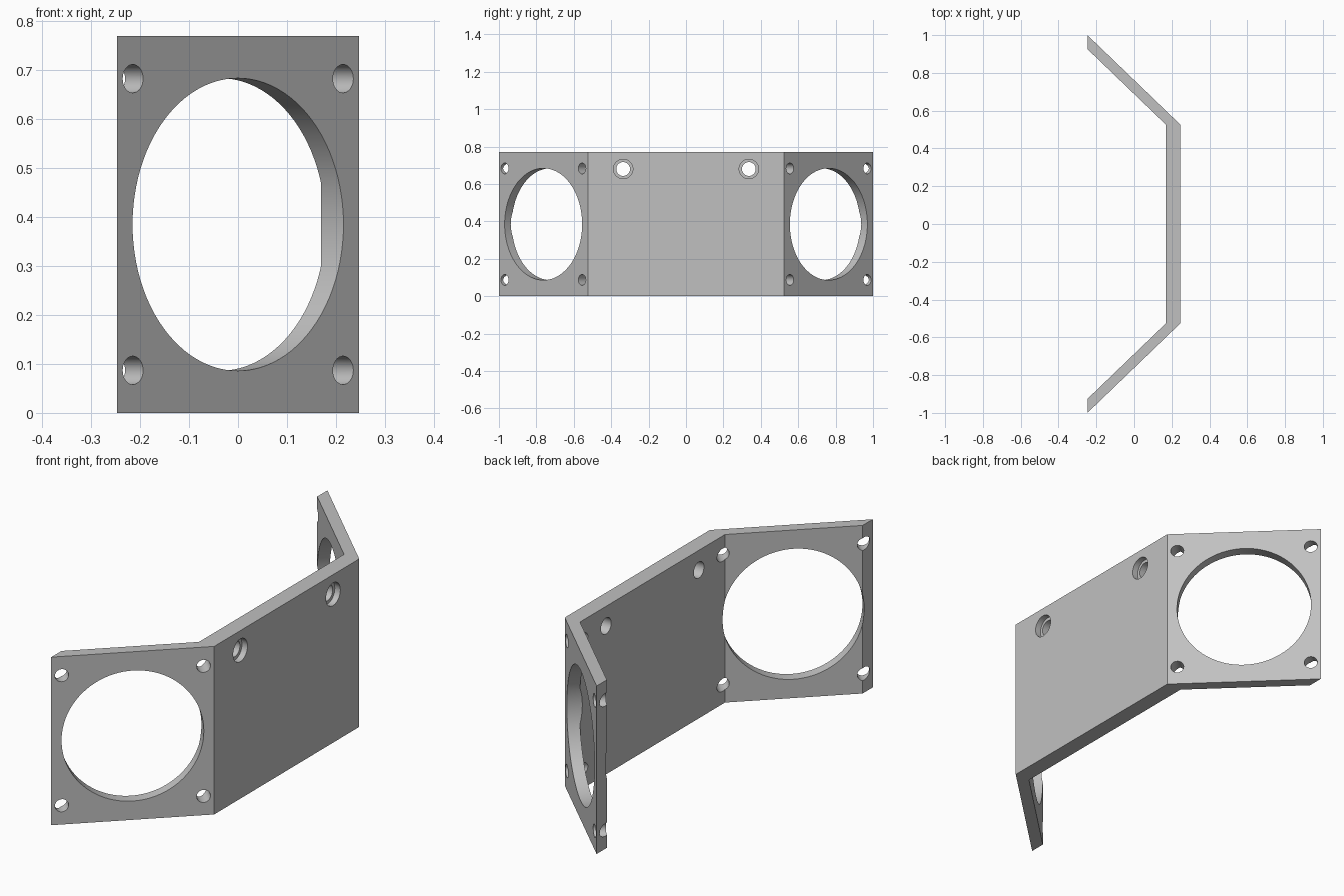
import bpy, bmesh, math
from mathutils import Vector

cube = bpy.data.objects.get("Cube")
if cube:
    bpy.data.objects.remove(cube, do_unlink=True)

HEIGHT = 0.77
MID = HEIGHT / 2

grey = bpy.data.materials.new("plain grey")
grey.use_nodes = True
COLOR = (0.53, 0.53, 0.53, 1)
grey.diffuse_color = COLOR
grey.node_tree.nodes["Principled BSDF"].inputs["Base Color"].default_value = COLOR

# Bent plate: half profile mirrored front to back, then extruded upward
half = [(0.247, 0.525), (-0.247, 1.0), (-0.247, 0.926), (0.17, 0.525)]
outline = half + [(x, -y) for x, y in reversed(half)]
bm = bmesh.new()
base = bm.faces.new([bm.verts.new((x, y, 0)) for x, y in outline])
top = bmesh.ops.extrude_face_region(bm, geom=[base])["geom"]
bmesh.ops.translate(bm, vec=(0, 0, HEIGHT),
                    verts=[v for v in top if isinstance(v, bmesh.types.BMVert)])
bmesh.ops.recalc_face_normals(bm, faces=bm.faces)
mesh = bpy.data.meshes.new("bracket")
bm.to_mesh(mesh)
bm.free()
mesh.materials.append(grey)
bracket = bpy.data.objects.new("bracket", mesh)
bpy.context.collection.objects.link(bracket)


def drill(center, axis, radius, depth, segments):
    """Cut a round hole reaching depth to both sides of center."""
    bpy.ops.mesh.primitive_cylinder_add(vertices=segments, radius=radius,
                                        depth=2 * depth, location=center)
    cutter = bpy.context.object
    cutter.name = "hole_cutter"
    cutter.hide_render = True
    cutter.rotation_euler = axis.to_track_quat("Z", "Y").to_euler()
    cutter.data.materials.append(grey)
    mod = bracket.modifiers.new("hole", "BOOLEAN")
    mod.operation = "DIFFERENCE"
    mod.solver = "EXACT"
    mod.object = cutter
    bpy.context.view_layer.update()
    bpy.ops.object.select_all(action="DESELECT")
    bpy.context.view_layer.objects.active = bracket
    bracket.select_set(True)
    bpy.ops.object.modifier_apply(modifier=mod.name)
    bpy.data.objects.remove(cutter, do_unlink=True)


for side in (-1, 1):
    # Large opening and four corner holes, square to each angled wing
    along = Vector((0.494, -0.475 * side, 0)).normalized()
    normal = Vector((0.475, 0.494 * side, 0)).normalized()
    center = Vector((0, 0.7625 * side, MID))
    drill(center, normal, 0.299, 0.2, 96)
    for u in (-0.298, 0.298):
        for w in (-0.298, 0.298):
            drill(center + along * u + Vector((0, 0, w)), normal, 0.029, 0.2, 32)
    # Counterbored mounting hole in the middle plate
    spot = Vector((0.247, 0.336 * side, 0.68))
    drill(spot, Vector((1, 0, 0)), 0.037, 0.15, 32)
    drill(spot, Vector((1, 0, 0)), 0.052, 0.028, 32)

bpy.ops.object.shade_smooth_by_angle(angle=math.radians(30))
